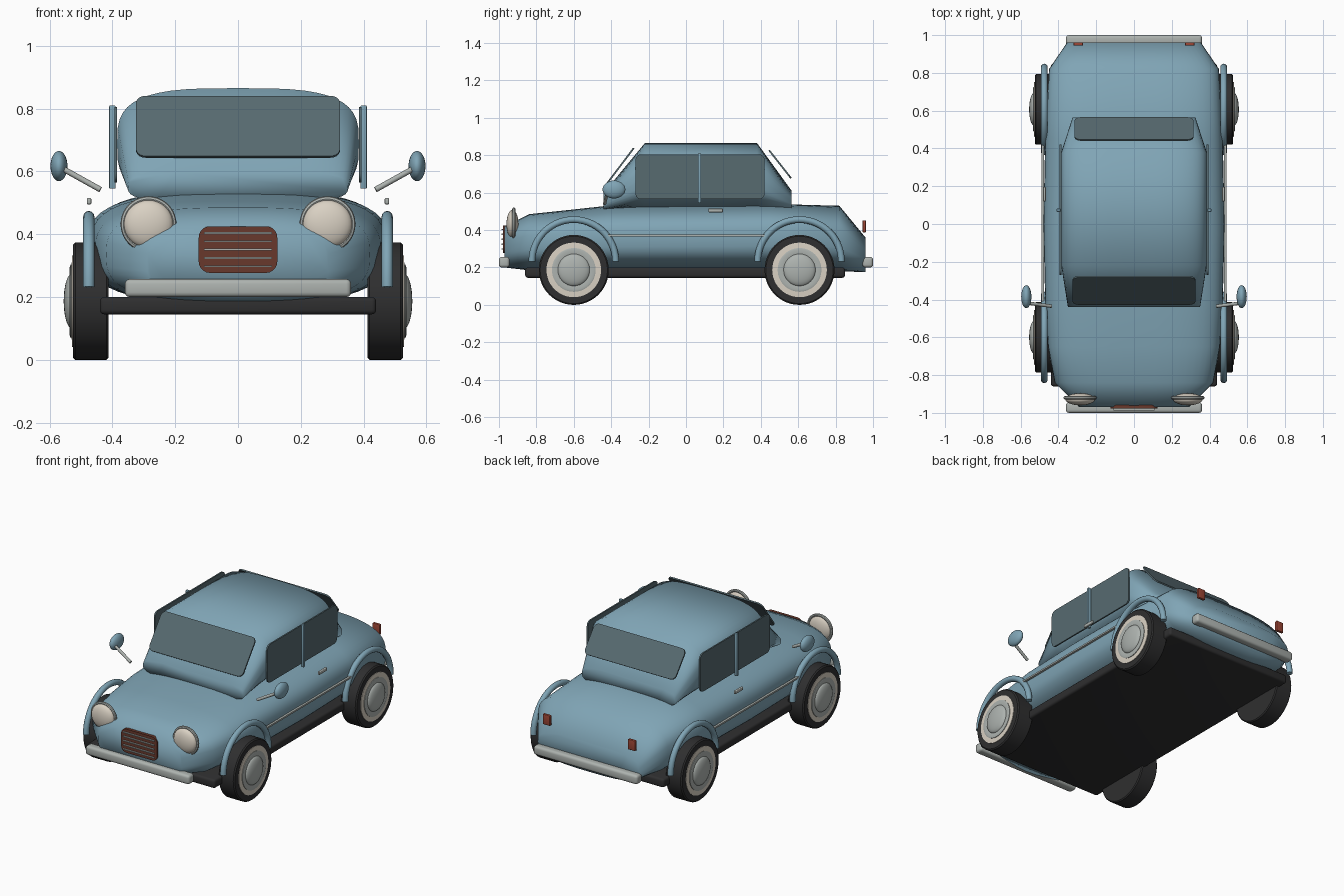
import bpy, bmesh, math
from mathutils import Vector, Matrix

if "Cube" in bpy.data.objects:
    bpy.data.objects.remove(bpy.data.objects["Cube"])


def material(name, rgb):
    m = bpy.data.materials.new(name)
    m.diffuse_color = (*rgb, 1)
    m.use_nodes = True
    m.node_tree.nodes["Principled BSDF"].inputs["Base Color"].default_value = m.diffuse_color
    return m


BLUE = material("body blue", (0.215, 0.375, 0.465))
GLASS = material("grey glass", (0.095, 0.145, 0.163))
CHROME = material("dull chrome", (0.42, 0.45, 0.43))
CREAM = material("cream", (0.70, 0.64, 0.55))
BLACK = material("rubber black", (0.028, 0.028, 0.029))
BROWN = material("grille brown", (0.14, 0.04, 0.025))
RED = material("tail red", (0.33, 0.06, 0.035))


def finish(name, bm, mat, angle=40):
    bmesh.ops.recalc_face_normals(bm, faces=bm.faces[:])
    me = bpy.data.meshes.new(name)
    bm.to_mesh(me)
    bm.free()
    ob = bpy.data.objects.new(name, me)
    bpy.context.collection.objects.link(ob)
    me.materials.append(mat)
    bpy.ops.object.select_all(action='DESELECT')
    ob.select_set(True)
    bpy.context.view_layer.objects.active = ob
    if angle >= 180:
        bpy.ops.object.shade_smooth()
    else:
        bpy.ops.object.shade_smooth_by_angle(angle=math.radians(angle))
    return ob


def skin(bm, rings, closed=True):
    """Join successive vertex rings with quads."""
    n = len(rings[0])
    for a, b in zip(rings, rings[1:]):
        for i in range(n):
            j = (i + 1) % n
            bm.faces.new((a[i], a[j], b[j], b[i]))
    if closed:
        bm.faces.new(rings[0])
        bm.faces.new(rings[-1])


def loft(name, sections, power, mat, n=48):
    """Superellipse sections (y, half width, bottom, top) along y."""
    bm = bmesh.new()
    rings = []
    for y, w, lo, hi in sections:
        ring = []
        for i in range(n):
            a = math.tau * i / n
            c, s = math.cos(a), math.sin(a)
            x = w * math.copysign(abs(c) ** (2 / power), c)
            z = (lo + hi) / 2 + (hi - lo) / 2 * math.copysign(abs(s) ** (2 / power), s)
            ring.append(bm.verts.new((x, y, z)))
        rings.append(ring)
    skin(bm, rings)
    return finish(name, bm, mat, 180)


def lathe(name, profile, loc, side, mat, n=48):
    """Turn (x, radius) points about an axle along x."""
    bm = bmesh.new()
    rings = [[bm.verts.new((side * x, loc[0] + r * math.cos(math.tau * i / n),
                            loc[1] + r * math.sin(math.tau * i / n)))
              for i in range(n)] for x, r in profile]
    skin(bm, rings)
    return finish(name, bm, mat)


def box(name, lo, hi, mat, bevel=0.0):
    bm = bmesh.new()
    lo, hi = Vector(lo), Vector(hi)
    bmesh.ops.create_cube(bm, size=1, matrix=Matrix.Translation((lo + hi) / 2)
                          @ Matrix.Diagonal((*(hi - lo), 1)))
    if bevel:
        bmesh.ops.bevel(bm, geom=bm.edges[:], offset=bevel, segments=3,
                        profile=0.5, affect='EDGES')
    return finish(name, bm, mat)


def plate(name, w, h, t, r, mat, centre, u, v):
    """Rounded rectangle of thickness t spanned by directions u and v."""
    u, v, c = Vector(u).normalized(), Vector(v).normalized(), Vector(centre)
    nrm = u.cross(v)
    bm = bmesh.new()
    rings = [[], []]
    for q, (sx, sy) in enumerate(((1, 1), (-1, 1), (-1, -1), (1, -1))):
        for k in range(6):
            a = (q + k / 5) * math.pi / 2
            p = c + u * (sx * (w / 2 - r) + r * math.cos(a)) + v * (sy * (h / 2 - r) + r * math.sin(a))
            for ring, s in zip(rings, (-0.5, 0.5)):
                ring.append(bm.verts.new(p + nrm * t * s))
    skin(bm, rings)
    return finish(name, bm, mat)


def ellipsoid(name, loc, radii, mat):
    bm = bmesh.new()
    bmesh.ops.create_uvsphere(bm, u_segments=32, v_segments=16, radius=1,
                              matrix=Matrix.Translation(loc) @ Matrix.Diagonal((*radii, 1)))
    return finish(name, bm, mat, 180)


def tube(name, pts, radius, mat, side_dir=(1, 0, 0), n=12, cyclic=False):
    """Round tube along a path lying square to side_dir."""
    bm = bmesh.new()
    s = Vector(side_dir).normalized()
    pts = [Vector(p) for p in pts]
    m, rings = len(pts), []
    for i, p in enumerate(pts):
        a = pts[(i - 1) % m] if cyclic or i else p
        b = pts[(i + 1) % m] if cyclic or i < m - 1 else p
        out = (b - a).normalized().cross(s)
        rings.append([bm.verts.new(p + radius * (math.cos(math.tau * k / n) * s
                                                 + math.sin(math.tau * k / n) * out)) for k in range(n)])
    if cyclic:
        rings.append(rings[0])
    skin(bm, rings, not cyclic)
    return finish(name, bm, mat)


# Lower body, cabin and floor
loft("lower_body", [(-0.97, 0.29, 0.20, 0.42), (-0.84, 0.42, 0.185, 0.485),
                    (-0.65, 0.455, 0.18, 0.505), (-0.42, 0.47, 0.18, 0.53),
                    (0.0, 0.48, 0.18, 0.535), (0.45, 0.47, 0.18, 0.54),
                    (0.82, 0.45, 0.18, 0.53), (0.96, 0.355, 0.175, 0.36)], 3.0, BLUE)
loft("cabin", [(-0.44, 0.35, 0.50, 0.60), (-0.22, 0.385, 0.51, 0.865),
               (0.38, 0.385, 0.51, 0.865), (0.565, 0.325, 0.50, 0.61)], 3.3, BLUE)
box("floor_pan", (-0.44, -0.86, 0.145), (0.44, 0.85, 0.20), BLACK, 0.014)

# Front and rear glass, floating just off the sloping pillars
plate("windscreen", 0.65, 0.24, 0.009, 0.03, GLASS, (0, -0.352, 0.742), (1, 0, 0), (0, 0.143, 0.19))
plate("rear_window", 0.63, 0.19, 0.009, 0.03, GLASS, (0, 0.503, 0.752), (-1, 0, 0), (0, -0.118, 0.15))

# Bumpers
for name, y in (("front_bumper", -0.972), ("rear_bumper", 0.972)):
    box(name, (-0.36, y - 0.028, 0.20), (0.36, y + 0.028, 0.257), CHROME, 0.015)

# Grille with slats
plate("grille", 0.25, 0.148, 0.03, 0.035, BROWN, (0, -0.963, 0.351), (1, 0, 0), (0, 0, 1))
for i in range(5):
    z = 0.298 + 0.0265 * i
    box("grille_slat", (-0.108, -0.987, z - 0.003), (0.108, -0.975, z + 0.003), CHROME)

for s, tag in ((-1, "left"), (1, "right")):
    # Side glass with centre pillar
    plate(tag + "_side_window", 0.69, 0.24, 0.009, 0.03, GLASS,
          (s * 0.389, 0.075, 0.685), (0, s, 0), (0, 0, 1))
    box(tag + "_window_pillar", (s * 0.40 - 0.01, 0.064, 0.545), (s * 0.40 + 0.01, 0.081, 0.81), BLUE, 0.003)

    # Side trim strip and door handle
    box(tag + "_trim", (s * 0.484 - 0.007, -0.42, 0.366), (s * 0.484 + 0.007, 0.42, 0.376), CHROME)
    box(tag + "_door_handle", (s * 0.474 - 0.007, 0.12, 0.495), (s * 0.474 + 0.007, 0.197, 0.515), CHROME, 0.004)

    # Headlight with ring
    ellipsoid(tag + "_headlight", (s * 0.285, -0.928, 0.432), (0.078, 0.032, 0.076), CREAM)
    tube(tag + "_headlight_ring",
         [(s * 0.285 + 0.08 * math.cos(a), -0.92, 0.432 + 0.08 * math.sin(a))
          for a in (math.tau * k / 40 for k in range(40))], 0.009, CHROME, (0, 1, 0), 8, True)

    # Tail light
    box(tag + "_tail_light", (s * 0.295 - 0.025, 0.944, 0.388), (s * 0.295 + 0.025, 0.962, 0.452), RED, 0.004)

    # Door mirror on its arm
    tube(tag + "_mirror_arm", [(s * 0.438, -0.435, 0.542), (s * 0.555, -0.42, 0.607)], 0.009, CHROME,
         Vector((s * 0.117, 0.015, 0.065)).cross(Vector((0, 0, 1))))
    ellipsoid(tag + "_mirror", (s * 0.57, -0.385, 0.617), (0.027, 0.061, 0.048), BLUE)

    for wy, end in ((-0.60, "front"), (0.607, "rear")):
        # Wheel: tyre, white wall, rim and domed hub cap
        part, at = f"{end}_{tag}_", (wy, 0.187)
        lathe(part + "tyre", [(0.413, 0.10), (0.413, 0.181), (0.419, 0.187), (0.518, 0.187),
                              (0.525, 0.180), (0.525, 0.10)], at, s, BLACK)
        lathe(part + "white_wall", [(0.52, 0.146), (0.528, 0.146), (0.530, 0.11)], at, s, CREAM)
        lathe(part + "rim", [(0.52, 0.117), (0.533, 0.117), (0.536, 0.108), (0.532, 0.09)], at, s, CHROME)
        ellipsoid(part + "hub_cap", (s * 0.53, *at), (0.025, 0.086, 0.086), CHROME)
        # Half-round fender arch
        tube(part + "fender_arch",
             [(s * 0.475, wy + 0.224 * math.cos(a), 0.232 + 0.224 * math.sin(a))
              for a in (math.pi * k / 28 for k in range(29))], 0.018, BLUE)
